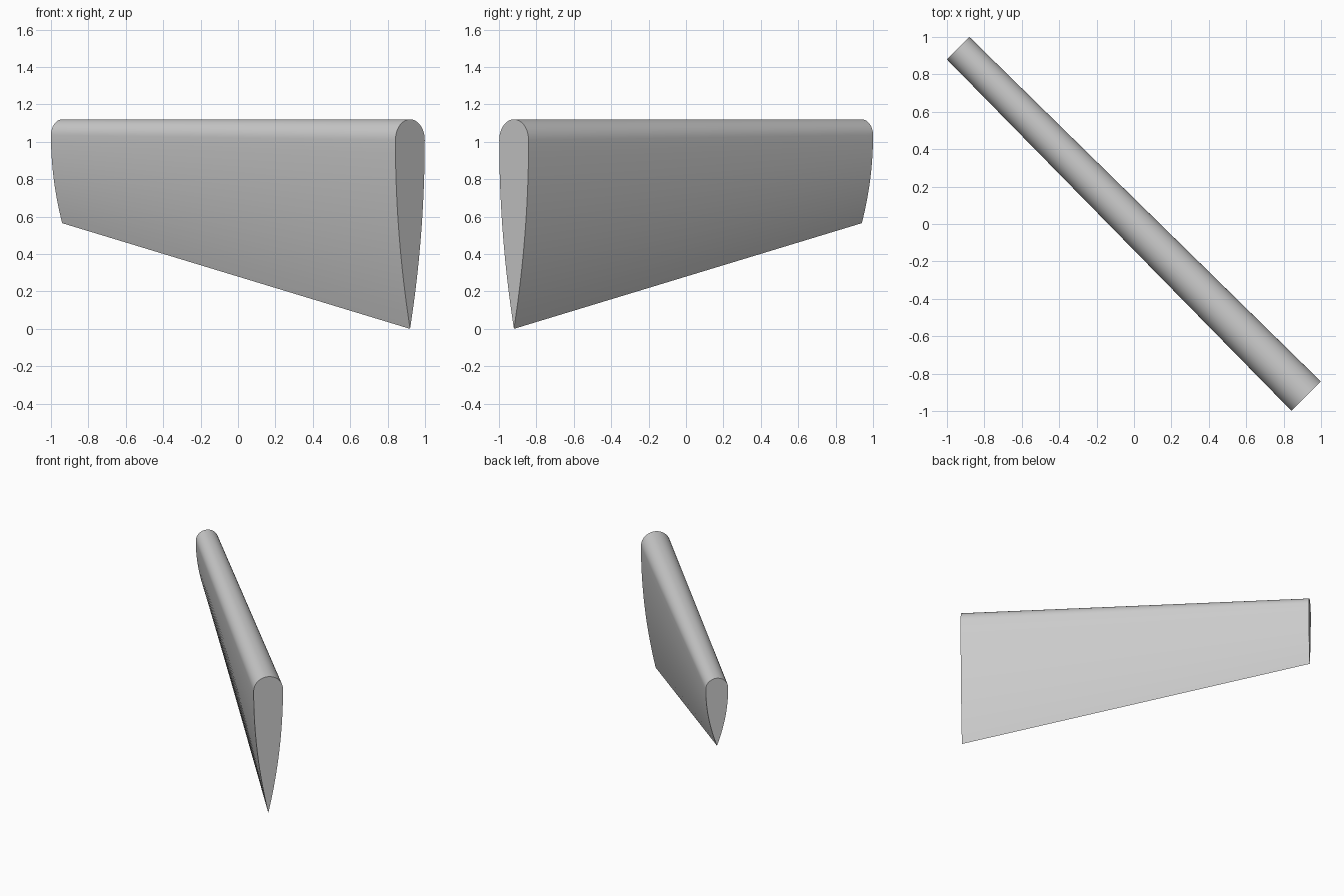
import bpy, bmesh, math
from mathutils import Vector

cube = bpy.data.objects.get("Cube")
if cube:
    bpy.data.objects.remove(cube, do_unlink=True)

# Single grey finish
grey = bpy.data.materials.new("plain_grey")
grey.use_nodes = True
colour = (0.6, 0.6, 0.6, 1)
grey.diffuse_color = colour
grey.node_tree.nodes["Principled BSDF"].inputs["Base Color"].default_value = colour

TOP = 1.12
ACROSS = Vector((1, 1, 0)).normalized()  # thickness direction of the blade


def section(centre, radius, tip_z):
    """Teardrop outline: round upper edge, bulged sides, sharp lower edge."""
    shoulder = TOP - radius
    side_steps, cap_steps = 14, 24
    pts = [(0, tip_z)]
    for i in range(1, side_steps):
        t = i / side_steps
        pts.append((radius * (1 - (1 - t) ** 2), tip_z + t * (shoulder - tip_z)))
    for i in range(cap_steps + 1):
        a = math.pi * i / cap_steps
        pts.append((radius * math.cos(a), shoulder + radius * math.sin(a)))
    pts += [(-w, z) for w, z in reversed(pts[1:side_steps])]
    return [Vector((centre, -centre, z)) + ACROSS * w for w, z in pts]


# Tapered blade lofted from the wide root to the narrow end
bm = bmesh.new()
root = [bm.verts.new(p) for p in section(0.92, 0.111, 0.0)]
end = [bm.verts.new(p) for p in section(-0.94, 0.085, 0.565)]
n = len(root)
for i in range(n):
    j = (i + 1) % n
    bm.faces.new((root[i], root[j], end[j], end[i]))
bm.faces.new(root)
bm.faces.new(end)
bmesh.ops.recalc_face_normals(bm, faces=bm.faces)

mesh = bpy.data.meshes.new("tapered_blade")
bm.to_mesh(mesh)
bm.free()
mesh.materials.append(grey)
blade = bpy.data.objects.new("tapered_blade", mesh)
bpy.context.collection.objects.link(blade)

# Smooth skin with crisp end caps and lower edge
bpy.context.view_layer.objects.active = blade
blade.select_set(True)
bpy.ops.object.shade_smooth_by_angle(angle=math.radians(30))
